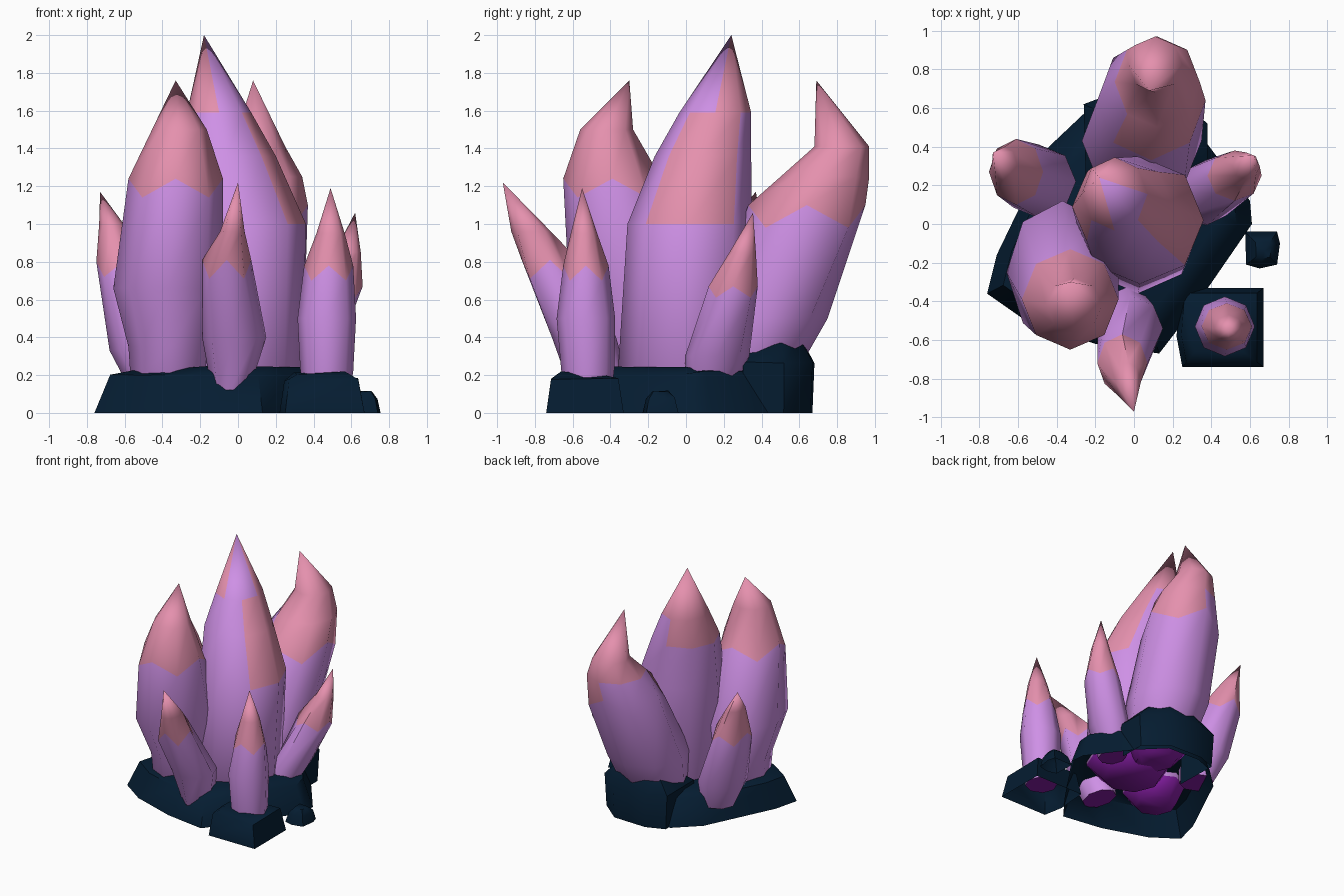
import bpy, math, random

if "Cube" in bpy.data.objects:
    bpy.data.objects.remove(bpy.data.objects["Cube"])

random.seed(4)


def material(name, rgb):
    m = bpy.data.materials.new(name)
    m.diffuse_color = (*rgb, 1)
    m.use_nodes = True
    m.node_tree.nodes["Principled BSDF"].inputs["Base Color"].default_value = m.diffuse_color
    return m


LILAC = material("lilac", (0.62, 0.28, 0.79))
PINK = material("pink", (0.78, 0.28, 0.42))
DEEP = material("deep_purple", (0.25, 0.013, 0.39))
NAVY = material("navy_rock", (0.0015, 0.012, 0.031))


def make(name, verts, faces, mats, ids, angle):
    me = bpy.data.meshes.new(name)
    me.from_pydata(verts, [], faces)
    for m in mats:
        me.materials.append(m)
    for p, i in zip(me.polygons, ids):
        p.material_index = i
        p.use_smooth = True
    me.set_sharp_from_angle(angle=math.radians(angle))
    ob = bpy.data.objects.new(name, me)
    bpy.context.collection.objects.link(ob)
    return ob


def crystal(name, rings, tip, is_pink, zig_ring=None, zig=0.0, n=8, deep_base=False):
    """Rings are (x, y, z, rx, ry); is_pink(band, azimuth) picks tip colour."""
    verts, faces, ids = [], [], []
    for k, (x, y, z, rx, ry) in enumerate(rings):
        for i in range(n):
            a = 2 * math.pi * i / n
            dz = zig * (-1) ** i if k == zig_ring else 0
            verts.append((x + rx * math.cos(a), y + ry * math.sin(a), z + dz))
    verts.append(tip)
    last = len(rings) - 1
    for k in range(len(rings)):
        for i in range(n):
            j = (i + 1) % n
            az = (360 * (i + 0.5) / n + 180) % 360 - 180
            if k < last:
                faces.append((k * n + i, k * n + j, (k + 1) * n + j, (k + 1) * n + i))
            else:
                faces.append((k * n + i, k * n + j, len(verts) - 1))
            ids.append(2 if deep_base and k == 0 else 1 if is_pink(k, az) else 0)
    faces.append(tuple(reversed(range(n))))
    ids.append(2)
    return make(name, verts, faces, [LILAC, PINK, DEEP], ids, 58)


def rock(name, outline, levels, jitter=0.015, slope=0.0, open_front=None):
    """Stacked scaled outlines, closed on top and open underneath.
    open_front leaves out walls in front of that y, where rocks overlap."""
    n = len(outline)
    cx = sum(p[0] for p in outline) / n
    cy = sum(p[1] for p in outline) / n
    verts, faces = [], []
    for k, (z, s) in enumerate(levels):
        tilt = slope if k == len(levels) - 1 else 0
        for x, y in outline:
            dz = random.uniform(-jitter, jitter) if k else 0
            verts.append((cx + (x - cx) * s, cy + (y - cy) * s,
                          z + dz + tilt * (y - cy) * s))
    for k in range(len(levels) - 1):
        for i in range(n):
            j = (i + 1) % n
            if open_front and k == 0 and max(outline[i][1], outline[j][1]) < open_front:
                continue
            faces.append((k * n + i, k * n + j, (k + 1) * n + j, (k + 1) * n + i))
    top = (len(levels) - 1) * n
    verts.append((cx, cy, levels[-1][0]))
    for i in range(n):
        faces.append((top + i, top + (i + 1) % n, len(verts) - 1))
    return make(name, verts, faces, [NAVY], [0] * len(faces), 50)


def above(ring):
    return lambda k, az: k >= ring


# Tall central crystal: pink on its right side and around the back of the tip
def centre_pink(k, az):
    if k == 2:
        return abs(az) < 30
    if k == 3:
        return not -150 < az < -40 and not 40 < az < 90
    return k == 4 and not -80 < az < -10


crystal("centre_crystal",
        [(.02, 0, .08, .22, .22), (.02, -.02, .22, .32, .34),
         (.03, .02, 1.0, .33, .33), (-.06, .09, 1.36, .26, .255),
         (-.10, .155, 1.59, .17, .19)],
        (-.18, .24, 2.0), centre_pink, deep_base=True)

# Large crystals
crystal("left_front_crystal",
        [(-.38, -.20, .08, .15, .16), (-.36, -.20, .20, .21, .26),
         (-.36, -.20, .35, .22, .28), (-.37, -.25, .66, .29, .37),
         (-.33, -.39, 1.19, .25, .26), (-.31, -.42, 1.50, .145, .14)],
        (-.33, -.30, 1.76), above(4), 4, .05, deep_base=True)


# Back crystal: lilac runs higher up its left side
def back_pink(k, az):
    left = az > 100 or az < -140
    return k > 3 or (k == 3 and not left)


crystal("back_crystal",
        [(.04, .30, .08, .15, .15), (.04, .34, .22, .26, .25),
         (.04, .43, .50, .31, .32), (.09, .64, 1.04, .28, .31),
         (.12, .735, 1.25, .22, .235), (.11, .825, 1.41, .14, .145)],
        (.08, .69, 1.76), back_pink, 3, .06, deep_base=True)

# Small outer crystals
crystal("left_back_crystal",
        [(-.44, .20, .12, .13, .13), (-.49, .22, .33, .19, .19),
         (-.61, .27, .76, .14, .17), (-.67, .31, 1.0, .065, .09)],
        (-.73, .37, 1.17), above(2), 2, .04)
crystal("right_crystal",
        [(.31, .12, .10, .10, .12), (.38, .165, .30, .14, .17),
         (.52, .25, .64, .14, .13), (.58, .30, .85, .07, .07)],
        (.62, .355, 1.06), above(2), 2, .03)
crystal("front_crystal",
        [(-.04, -.45, .12, .10, .16), (-.02, -.54, .40, .17, .17),
         (-.06, -.72, .76, .13, .15), (-.03, -.82, .96, .065, .105)],
        (0, -.97, 1.22), above(2), 2, .05)
crystal("front_right_crystal",
        [(.47, -.52, .08, .12, .12), (.47, -.52, .22, .14, .14),
         (.47, -.53, .50, .155, .155), (.48, -.53, .74, .13, .12),
         (.49, -.54, .95, .075, .07)],
        (.49, -.55, 1.19), above(3), 3, .04)

# Rocks
rock("main_rock",
     [(-.76, -.36), (-.56, -.50), (-.20, -.62), (.13, -.67), (.30, -.45),
      (.61, 0), (.60, .12), (.36, .44), (.18, .62), (-.10, .63), (-.26, .57),
      (-.44, .40), (-.71, -.16)],
     [(0, 1), (.21, .88), (.235, .72)])
rock("back_rock",
     [(-.25, .25), (.10, .22), (.38, .30), (.38, .52), (.20, .67), (-.10, .68), (-.26, .62)],
     [(0, .95), (.27, 1), (.365, .66)], .01, .22, .45)
rock("front_right_rock",
     [(.25, -.74), (.67, -.74), (.67, -.33), (.24, -.33), (.22, -.58)],
     [(0, 1), (.18, .87), (.21, .6)])
rock("small_rock",
     [(.58, -.21), (.65, -.23), (.74, -.21), (.755, -.10), (.74, -.04), (.575, -.04)],
     [(0, 1), (.075, .8), (.115, .45)], .006)
